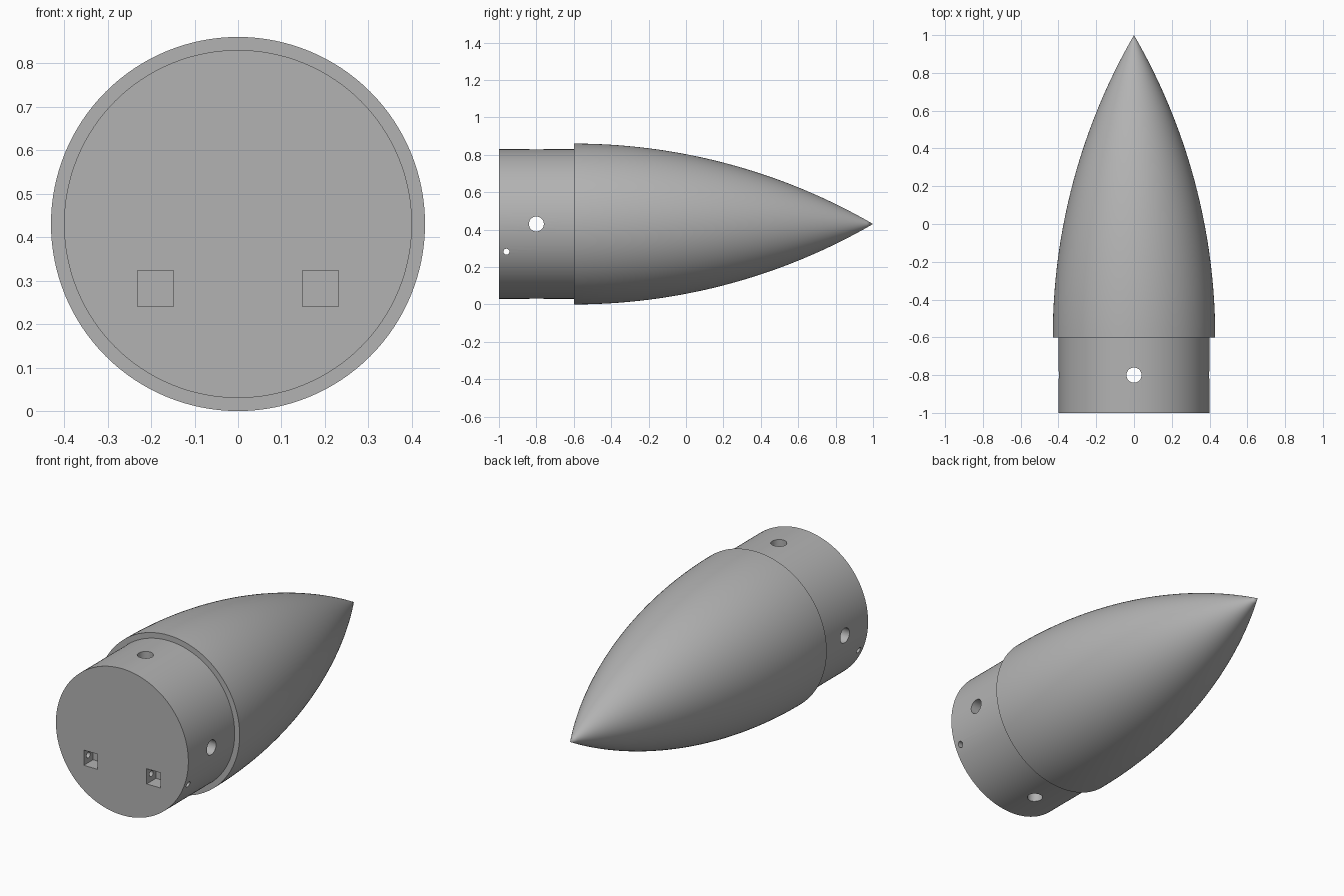
import bpy, bmesh
from math import sin, cos, pi, sqrt, radians
from mathutils import Matrix, Vector

cube = bpy.data.objects.get("Cube")
if cube:
    bpy.data.objects.remove(cube)

RADIUS, LENGTH, BASE = 0.43, 1.6, -0.6   # ogive nose
SHOULDER, BACK, AXIS = 0.4, -1.0, 0.43
SIDES, RINGS = 128, 48

grey = bpy.data.materials.new("plain grey")
grey.use_nodes = True
COLOUR = (0.45, 0.45, 0.45, 1)
grey.diffuse_color = COLOUR
grey.node_tree.nodes["Principled BSDF"].inputs["Base Color"].default_value = COLOUR


def make_object(name, bm):
    mesh = bpy.data.meshes.new(name)
    bmesh.ops.recalc_face_normals(bm, faces=bm.faces)
    bm.to_mesh(mesh)
    bm.free()
    mesh.materials.append(grey)
    obj = bpy.data.objects.new(name, mesh)
    bpy.context.collection.objects.link(obj)
    return obj


# Body profile: flat end, stepped shoulder, then a tangent ogive to the tip
arc = (RADIUS**2 + LENGTH**2) / (2 * RADIUS)
profile = [(0, BACK), (SHOULDER, BACK), (SHOULDER, BASE)]
for i in range(RINGS):
    d = LENGTH * i / RINGS
    profile.append((sqrt(arc**2 - d**2) - arc + RADIUS, BASE + d))
profile.append((0, BASE + LENGTH))

bm = bmesh.new()
rings = []
for r, y in profile:
    n = SIDES if r else 1
    rings.append([bm.verts.new((r * cos(2 * pi * k / SIDES), y,
                                AXIS + r * sin(2 * pi * k / SIDES))) for k in range(n)])
bm.faces.new(rings[1])
bm.verts.remove(rings[0][0])
for a, b in zip(rings[1:], rings[2:]):
    for k in range(SIDES):
        j = (k + 1) % SIDES
        bm.faces.new((a[k], a[j], b[j], b[k]) if len(b) > 1 else (a[k], a[j], b[0]))
body = make_object("nose_cone", bm)


# Cutters for the cross holes and the square sockets
def rod(name, radius, axis, y, z):
    bm = bmesh.new()
    turn = Vector((0, 0, 1)).rotation_difference(Vector(axis)).to_matrix().to_4x4()
    bmesh.ops.create_cone(bm, cap_ends=True, segments=48, radius1=radius, radius2=radius,
                          depth=1.2, matrix=Matrix.Translation((0, y, z)) @ turn)
    return make_object(name, bm)


def socket(name, x):
    bm = bmesh.new()
    size = Matrix.Diagonal((0.083, 0.16, 0.083, 1))
    bmesh.ops.create_cube(bm, size=1, matrix=Matrix.Translation((x, BACK, 0.282)) @ size)
    return make_object(name, bm)


cutters = [rod("side_hole_cutter", 0.04, (1, 0, 0), -0.8, AXIS),
           rod("upright_hole_cutter", 0.04, (0, 0, 1), -0.8, AXIS),
           rod("pin_hole_cutter", 0.016, (1, 0, 0), -0.96, 0.282),
           socket("left_socket_cutter", 0.19),
           socket("right_socket_cutter", -0.19)]

bpy.context.view_layer.objects.active = body
for cutter in cutters:
    mod = body.modifiers.new(cutter.name, "BOOLEAN")
    mod.operation, mod.solver, mod.object = "DIFFERENCE", "EXACT", cutter
    bpy.ops.object.modifier_apply(modifier=mod.name)
    bpy.data.objects.remove(cutter)

# Smooth curves, sharp rims
bpy.ops.object.select_all(action="DESELECT")
body.select_set(True)
bpy.ops.object.shade_smooth_by_angle(angle=radians(30))
